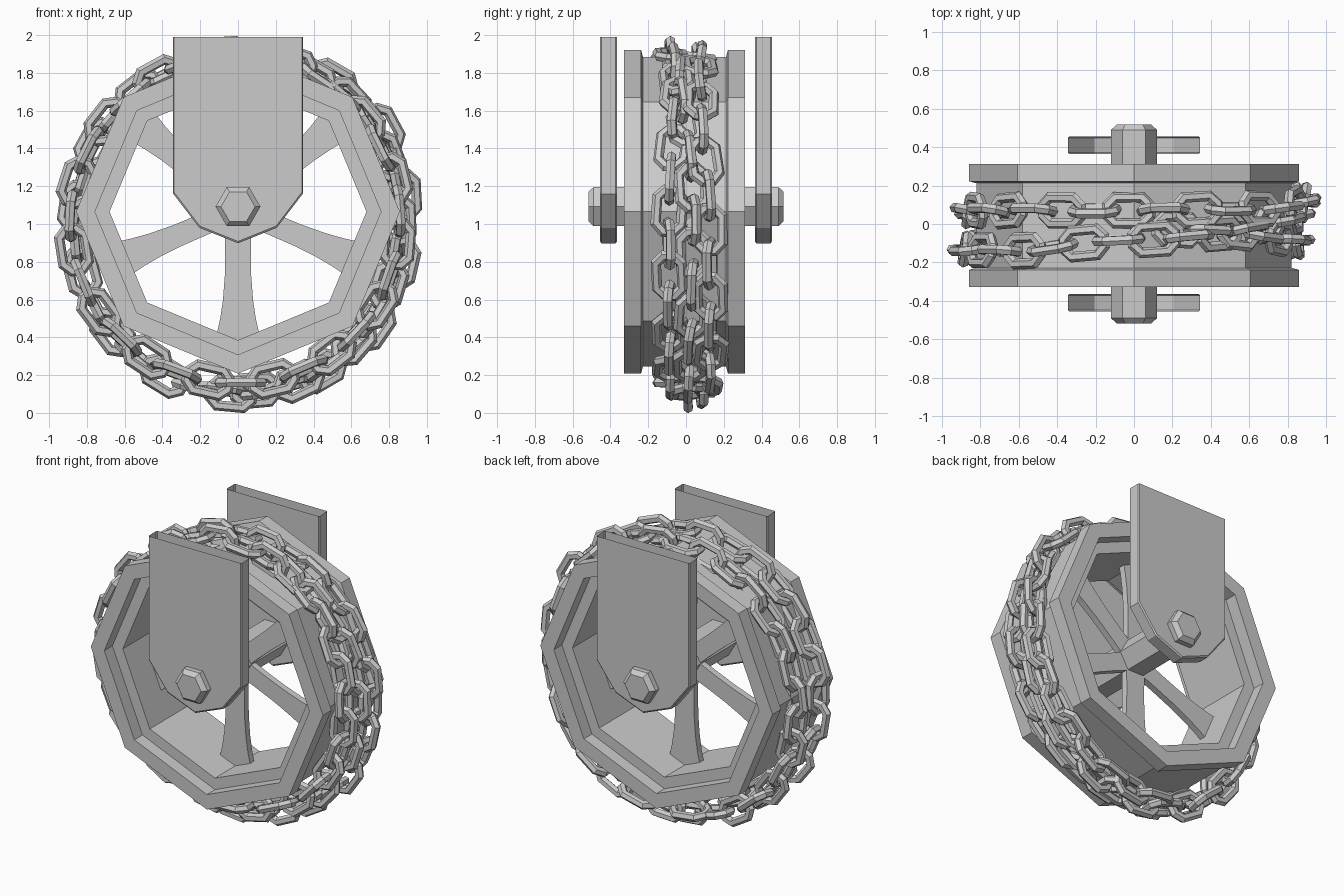
import bpy, bmesh, math, random
from mathutils import Vector, Matrix

if "Cube" in bpy.data.objects:
    bpy.data.objects.remove(bpy.data.objects["Cube"])

random.seed(4)
YC = -0.008          # wheel centre plane
ZC = 1.065           # wheel centre height


def make_object(name, bm):
    bmesh.ops.recalc_face_normals(bm, faces=bm.faces)
    me = bpy.data.meshes.new(name)
    bm.to_mesh(me)
    bm.free()
    ob = bpy.data.objects.new(name, me)
    bpy.context.collection.objects.link(ob)
    return ob


def skin(bm, rings, closed):
    """Bridge equal rings of points; cap the ends if the sweep is open."""
    vs = [[bm.verts.new(p) for p in r] for r in rings]
    n, m = len(vs), len(vs[0])
    for i in range(n if closed else n - 1):
        a, b = vs[i], vs[(i + 1) % n]
        for j in range(m):
            k = (j + 1) % m
            bm.faces.new((a[j], a[k], b[k], b[j]))
    if not closed:
        bm.faces.new(vs[0])
        bm.faces.new(vs[-1])


# Eight-sided rim: flanges, recessed step and drum
half = [(0.68, -0.235), (0.757, -0.235), (0.757, -0.32), (0.857, -0.32),
        (0.857, -0.23), (0.82, -0.22)]
profile = half + [(r, -y) for r, y in reversed(half)]
bm = bmesh.new()
rings = []
for i in range(8):
    a = math.radians(i * 45)
    rings.append([(r * math.cos(a), YC + y, ZC + r * math.sin(a)) for r, y in profile])
skin(bm, rings, True)
make_object("wheel_rim", bm)

# Flared spokes
stations = [(0.04, 0.072), (0.2, 0.068), (0.35, 0.07), (0.48, 0.08),
            (0.58, 0.095), (0.69, 0.12)]
for ang in (270, 203, 337, 139, 41, 90):
    bm = bmesh.new()
    rot = Matrix.Rotation(math.radians(-ang), 3, 'Y')
    k = 1 if ang == 270 else 0.85
    rings = []
    for d, w in stations:
        w *= k
        sec = [(d, -0.022, -w), (d, 0.022, -w), (d, 0.022, w), (d, -0.022, w)]
        rings.append([rot @ Vector(p) + Vector((0, YC, ZC + 0.01)) for p in sec])
    skin(bm, rings, False)
    make_object("wheel_spoke", bm)

# Hexagonal axle with chamfered ends
bm = bmesh.new()
rings = []
for y, r in [(-0.517, 0.09), (-0.49, 0.119), (0.49, 0.119), (0.517, 0.09)]:
    rings.append([(r * math.cos(k * math.pi / 3), y,
                   1.092 + r * math.sin(k * math.pi / 3)) for k in range(6)])
skin(bm, rings, False)
make_object("axle", bm)

# Two hanger plates with pointed-round lower ends, open on top
side = [(0.343, 1.99), (0.343, 1.16), (0.205, 0.98)]
outline = side + [(0, 0.898)] + [(-x, z) for x, z in reversed(side)]
for s in (-1, 1):
    bm = bmesh.new()
    rings = []
    for y, k in [(0.365, 0.985), (0.372, 1), (0.448, 1), (0.455, 0.985)]:
        rings.append([(x * k, s * y, 1.99 + (z - 1.99) * (1 - (1 - k) * 0.6))
                      for x, z in outline])
    skin(bm, rings, False)
    top = [f for f in bm.faces if all(v.co.z > 1.985 for v in f.verts)]
    bmesh.ops.delete(bm, geom=top, context='FACES_ONLY')
    make_object("hanger_plate", bm)

# One chain link: chamfered rectangle swept with a six-sided bar
bar, hl, hw, ch = 0.027, 0.112, 0.068, 0.042
corners = [(hl, hw - ch), (hl - ch, hw), (ch - hl, hw), (-hl, hw - ch),
           (-hl, ch - hw), (ch - hl, -hw), (hl - ch, -hw), (hl, ch - hw)]
bm = bmesh.new()
rings = []
for i, (x, y) in enumerate(corners):
    p = Vector((x, y, 0))
    d1 = (p - Vector((*corners[i - 1], 0))).normalized()
    d2 = (Vector((*corners[(i + 1) % 8], 0)) - p).normalized()
    t = (d1 + d2).normalized()
    out = Vector((t.y, -t.x, 0)) / t.dot(d1)
    rings.append([p + out * bar * math.cos(k * math.pi / 3)
                  + Vector((0, 0, bar * math.sin(k * math.pi / 3))) for k in range(6)])
skin(bm, rings, True)
link_mesh = make_object("chain_link", bm)
mesh = link_mesh.data
bpy.data.objects.remove(link_mesh)

# Chain path: angle in degrees, y, radius, wound two and a half turns
keys = [(75, -0.03, 0.87), (0, -0.09, 0.85), (-90, -0.08, 0.84), (-180, -0.13, 0.88),
        (-225, -0.14, 0.88), (-270, -0.08, 0.90), (-360, 0.04, 0.85),
        (-450, 0.01, 0.90), (-540, 0.07, 0.86), (-630, 0.07, 0.88), (-680, 0.08, 0.92),
        (-720, 0.125, 0.885), (-765, 0.13, 0.90), (-820, 0.07, 0.88)]


def path(a):
    for (a0, y0, r0), (a1, y1, r1) in zip(keys, keys[1:]):
        if a >= a1:
            break
    f = (a0 - a) / (a0 - a1)
    f = f * f * (3 - 2 * f)
    y, r = y0 + (y1 - y0) * f, r0 + (r1 - r0) * f
    q = math.radians(a)
    return Vector((r * math.cos(q), y, 1.0 + r * math.sin(q)))


a, count = 75.0, 0
while a > -819:
    p = path(a)
    t = (path(a - 1) - path(a + 0.5)).normalized()
    radial = Vector((p.x, 0, p.z - 1.0)).normalized()
    side_dir = radial.cross(t).normalized()
    normal = t.cross(side_dir)
    basis = Matrix((t, side_dir, normal)).transposed().to_4x4()
    roll = (count % 2) * math.pi / 2 + random.uniform(-0.22, 0.22)
    ob = bpy.data.objects.new("chain_link", mesh)
    bpy.context.collection.objects.link(ob)
    ob.matrix_world = (Matrix.Translation(p) @ basis @ Matrix.Rotation(roll, 4, 'X')
                       @ Matrix.Rotation(random.uniform(-0.06, 0.06), 4, 'Z'))
    a -= math.degrees(0.18 / 0.88)
    count += 1
